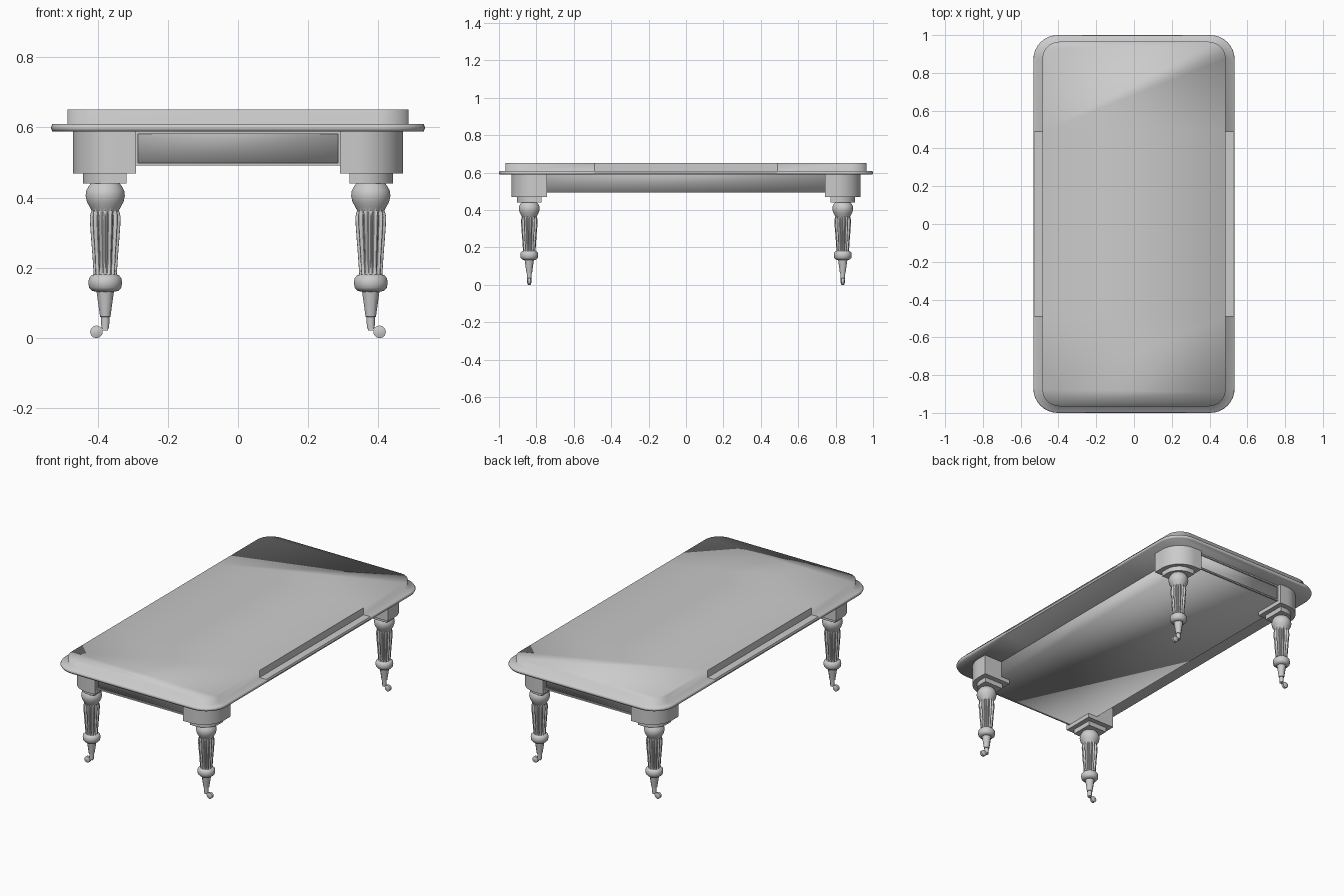
import bpy, bmesh, math

if "Cube" in bpy.data.objects:
    bpy.data.objects.remove(bpy.data.objects["Cube"])

grey = bpy.data.materials.new("plain grey")
grey.diffuse_color = (0.6, 0.6, 0.6, 1)
grey.use_nodes = True
grey.node_tree.nodes["Principled BSDF"].inputs["Base Color"].default_value = grey.diffuse_color


def finish(name, bm, axes=(), smooth=35, flat=None):
    bmesh.ops.recalc_face_normals(bm, faces=bm.faces)
    me = bpy.data.meshes.new(name)
    bm.to_mesh(me)
    bm.free()
    ob = bpy.data.objects.new(name, me)
    bpy.context.collection.objects.link(ob)
    me.materials.append(grey)
    bpy.ops.object.select_all(action='DESELECT')
    ob.select_set(True)
    bpy.context.view_layer.objects.active = ob
    if smooth is None:
        bpy.ops.object.shade_smooth()
    else:
        bpy.ops.object.shade_smooth_by_angle(angle=math.radians(smooth))
    if flat:
        for p in me.polygons:
            if flat(p):
                p.use_smooth = False
    if axes:
        m = ob.modifiers.new("mirror", 'MIRROR')
        m.use_axis = ['x' in axes, 'y' in axes, False]
        m.use_mirror_merge = False
    return ob


def stack(bm, loops, caps=(True, True)):
    """Skin a list of matching closed point loops."""
    rings = [[bm.verts.new(p) for p in lp] for lp in loops]
    n = len(rings[0])
    for a, b in zip(rings, rings[1:]):
        for i in range(n):
            j = (i + 1) % n
            bm.faces.new((a[i], a[j], b[j], b[i]))
    if caps[0]:
        bm.faces.new(rings[0])
    if caps[1]:
        bm.faces.new(rings[-1])
    return rings


def box_loops(x0, x1, y0, y1, z0, z1):
    return [[(x0, y0, z), (x1, y0, z), (x1, y1, z), (x0, y1, z)] for z in (z0, z1)]


def lathe(bm, prof, cx, cy, n, flute=None):
    loops = []
    for r, z in prof:
        lp = []
        for i in range(n):
            a = 2 * math.pi * (i + 0.5) / n
            k = r
            if flute and flute[0] < z < flute[1]:
                k *= 1 - 0.2 * (0.5 + 0.5 * math.cos(14 * a))
            lp.append((cx + k * math.cos(a), cy + k * math.sin(a), z))
        loops.append(lp)
    stack(bm, loops)


# Table top: rim plus raised slab, soft rounded ends and a crisp straight middle
SEAM = 0.49


def top_loop(w, l, r, z):
    quarter = [(w, SEAM)]
    for i in range(9):
        a = math.pi / 2 * i / 8
        quarter.append((w - r + r * math.cos(a), l - r + r * math.sin(a)))
    half = quarter + [(-x, y) for x, y in reversed(quarter)]
    return [(x, y, z) for x, y in half] + [(-x, -y, z) for x, y in half]


bm = bmesh.new()
rings = stack(bm, [top_loop(0.529, 0.996, 0.13, 0.589), top_loop(0.533, 1.0, 0.13, 0.599),
                   top_loop(0.529, 0.996, 0.13, 0.609), top_loop(0.485, 0.965, 0.09, 0.609),
                   top_loop(0.485, 0.965, 0.09, 0.651)])
n = len(rings[0])
for ring in (rings[0], rings[-1]):
    for a, b in ((0, n // 2 - 1), (n // 2, n - 1)):
        bmesh.ops.connect_verts(bm, verts=[ring[a], ring[b]])
finish("table_top", bm, smooth=None,
       flat=lambda p: abs(p.center.y) < 0.1 and abs(p.center.x) > 0.4)

# Apron box under the top, closed underneath, with a shallow panel at each end
bm = bmesh.new()
stack(bm, box_loops(-0.35, 0.35, -0.905, 0.905, 0.493, 0.589), caps=(True, False))
finish("apron_box", bm, smooth=None)

bm = bmesh.new()
for z0, z1 in ((0.491, 0.499), (0.581, 0.589)):
    stack(bm, box_loops(-0.293, 0.293, 0.904, 0.912, z0, z1))
for x in (-0.289, 0.289):
    stack(bm, box_loops(x - 0.004, x + 0.004, 0.904, 0.912, 0.499, 0.581))
finish("end_panel_frame", bm, 'y')

# Corner blocks with a bowed outer corner, and matching smaller collars
CX, CY = 0.38, 0.838


def block(name, hx, hy, rr, z0, z1):
    plan = [(CX - hx, CY + hy), (CX - hx, CY - hy), (CX + hx, CY - hy)]
    for i in range(13):
        a = math.pi / 2 * i / 12
        plan.append((CX + hx - rr + rr * math.cos(a), CY + hy - rr + rr * math.sin(a)))
    bm = bmesh.new()
    stack(bm, [[(x, y, z) for x, y in plan] for z in (z0, z1)])
    finish(name, bm, 'xy')


block("corner_block", 0.09, 0.096, 0.13, 0.469, 0.589)
block("block_collar", 0.062, 0.066, 0.09, 0.441, 0.469)

# Turned legs: bulb, fluted shaft and ring
profile = [(0.025, 0.132), (0.038, 0.135), (0.046, 0.144), (0.048, 0.158),
           (0.046, 0.171), (0.038, 0.180), (0.033, 0.181), (0.034, 0.186),
           (0.037, 0.23), (0.041, 0.28), (0.044, 0.32), (0.045, 0.345),
           (0.042, 0.358), (0.039, 0.364), (0.044, 0.373), (0.052, 0.388),
           (0.056, 0.405), (0.054, 0.420), (0.047, 0.433), (0.040, 0.442)]
bm = bmesh.new()
lathe(bm, profile, CX - 0.002, CY, 112, flute=(0.182, 0.362))
finish("turned_leg", bm, 'xy', smooth=40)

# Tapered feet
bm = bmesh.new()
lathe(bm, [(0.012, 0.028), (0.013, 0.060), (0.016, 0.061), (0.027, 0.134)],
      CX - 0.002, CY, 8)
finish("tapered_foot", bm, 'xy', smooth=50)

# Casters: arm and wheel
bm = bmesh.new()
stack(bm, box_loops(0.370, 0.402, CY - 0.007, CY + 0.007, 0.022, 0.031))
finish("caster_arm", bm, 'xy')

bm = bmesh.new()
loops = []
for y, r in ((-0.011, 0.008), (-0.007, 0.018), (0.007, 0.018), (0.011, 0.008)):
    loops.append([(0.403 + r * math.cos(2 * math.pi * i / 12), CY + y,
                   0.018 + r * math.sin(2 * math.pi * i / 12)) for i in range(12)])
stack(bm, loops)
finish("caster_wheel", bm, 'xy')
